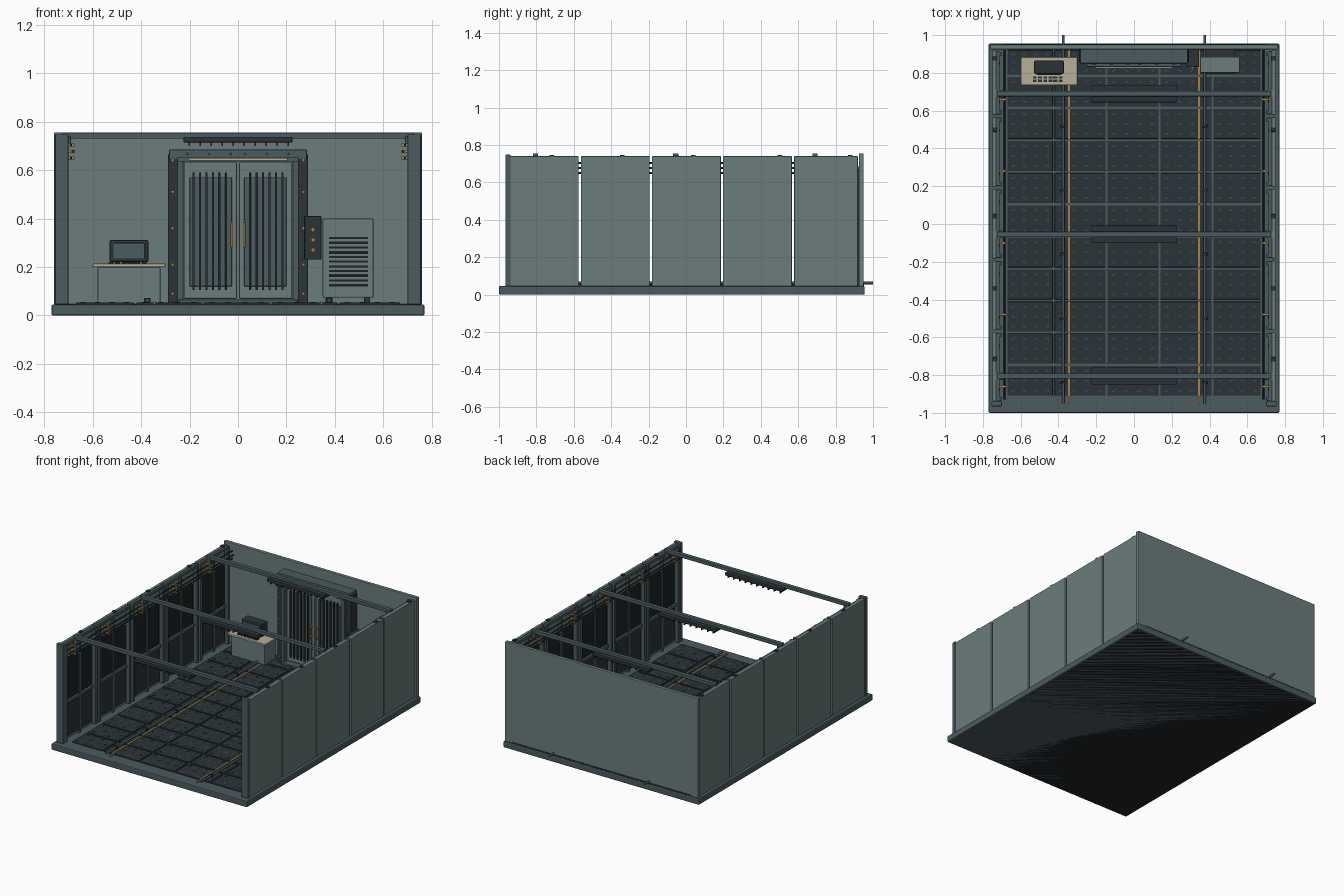
import bpy, bmesh, math
from mathutils import Matrix, Vector

if "Cube" in bpy.data.objects:
    bpy.data.objects.remove(bpy.data.objects["Cube"])


def material(name, r, g, b):
    m = bpy.data.materials.new(name)
    m.diffuse_color = (r, g, b, 1)
    m.use_nodes = True
    m.node_tree.nodes["Principled BSDF"].inputs["Base Color"].default_value = m.diffuse_color
    return m


PANEL = material("green_panel", .145, .205, .20)
TRIM = material("slate_trim", .07, .105, .115)
DARK = material("dark_slate", .024, .034, .04)
BLACK = material("near_black", .012, .016, .018)
GOLD = material("brass", .40, .23, .06)
CREAM = material("cream", .48, .43, .32)


def finish(name, bm, mat, bevel=0.0):
    me = bpy.data.meshes.new(name)
    bm.to_mesh(me)
    bm.free()
    me.materials.append(mat)
    ob = bpy.data.objects.new(name, me)
    bpy.context.collection.objects.link(ob)
    if bevel:
        b = ob.modifiers.new("Bevel", 'BEVEL')
        b.width, b.segments = bevel, 2
    return ob


def boxes(name, items, mat, bevel=0.0, mirror=False, turn=0.0):
    """Boxes given as (x0, x1, y0, y1, z0, z1), optionally copied across x."""
    bm = bmesh.new()
    for x0, x1, y0, y1, z0, z1 in items:
        for s in ((1, -1) if mirror else (1,)):
            c = Vector((s * (x0 + x1) / 2, (y0 + y1) / 2, (z0 + z1) / 2))
            m = (Matrix.Translation(c) @ Matrix.Rotation(turn, 4, 'Z')
                 @ Matrix.Diagonal((x1 - x0, y1 - y0, z1 - z0, 1)))
            bmesh.ops.create_cube(bm, size=1, matrix=m)
    return finish(name, bm, mat, bevel)


def rods(name, items, axis, r, length, mat, mirror=False, seg=12):
    """Cylinders along an axis at the given centres."""
    rot = {'X': Matrix.Rotation(math.pi / 2, 4, 'Y'),
           'Y': Matrix.Rotation(math.pi / 2, 4, 'X'), 'Z': Matrix()}[axis]
    bm = bmesh.new()
    for x, y, z in items:
        for s in ((1, -1) if mirror else (1,)):
            bmesh.ops.create_cone(bm, cap_ends=True, segments=seg, radius1=r, radius2=r,
                                  depth=length, matrix=Matrix.Translation((s * x, y, z)) @ rot)
    for f in bm.faces:
        f.smooth = len(f.verts) == 4
    for e in bm.edges:
        e.smooth = all(f.smooth for f in e.link_faces)
    return finish(name, bm, mat)


# floor slab, tiles and raised tread marks
boxes("floor_slab", [(-.77, .77, -1, .955, 0, .045)], TRIM, .006)
boxes("slab_underside", [(-.76, .76, -.99, .945, -.0, .002)], BLACK)
cols = [(-.67, -.43), (-.42, -.15), (-.14, .13), (.14, .41), (.42, .67)]
rows = [-.915 + .17 * i for i in range(11)]
tiles = [(a, b, y + .006, min(y + .164, .92), .04, .053) for a, b in cols for y in rows]
boxes("floor_tiles", tiles, DARK, .003)
marks = {0: [], 1: []}
for a, b, c, d, _, z in tiles:
    for i in range(4):
        for j in range(3):
            x = a + (b - a) * (i + .5) / 4
            y = c + (d - c) * (j + .5) / 3
            marks[(i + j) % 2].append((x - .011, x + .011, y - .002, y + .002, z - .002, z + .002))
boxes("tread_marks_left", marks[0], TRIM, turn=.5)
boxes("tread_marks_right", marks[1], TRIM, turn=-.5)
boxes("floor_guide_strip", [(.34, .349, -.95, .92, .045, .057)], GOLD, mirror=True)
rods("floor_conduit", [(.375, .025, .062)], 'Y', .007, 1.95, TRIM, True)
boxes("conduit_clamp", [(.362, .388, y - .008, y + .008, .05, .072)
                        for y in (-.84, -.5, -.16, .18, .52, .86)], DARK, .002, True)

# back wall
boxes("back_wall", [(-.76, .76, .925, .95, .045, .755)], PANEL, .004)
boxes("back_wall_base_trim", [(-.7, .7, .945, .953, .044, .054)], DARK)

# side walls: five panels each, with inner linings and paired ribs
cuts = [-.95, -.568, -.188, .192, .572, .925]
bays = list(zip(cuts, cuts[1:]))
boxes("side_panel", [(.73, .75, a + .006, b - .006, .045, .74) for a, b in bays],
      PANEL, .003, True)
boxes("upper_lining", [(.718, .731, a + .05, b - .05, .33, .61) for a, b in bays],
      BLACK, .004, True)
boxes("lower_lining", [(.714, .731, a + .05, b - .05, .07, .30) for a, b in bays],
      DARK, .004, True)
boxes("lining_rail", [(.712, .731, a + .04, b - .04, .305, .325) for a, b in bays],
      TRIM, .002, True)
rods("lining_bolt", [(.713, y, z) for a, b in bays for y in (a + .075, b - .075)
                     for z in (.09, .28)], 'X', .007, .008, TRIM, True, 8)
ribs = [c + o for c in cuts[1:-1] for o in (-.02, .02)] + [-.925, .90]
boxes("wall_rib", [(.702, .732, y - .011, y + .011, .045, .735) for y in ribs],
      TRIM, .003, True)
boxes("bay_stud", [(.712, .732, (a + b) / 2 - .009, (a + b) / 2 + .009, .045, .735)
                   for a, b in bays], TRIM, .002, True)
boxes("top_rail", [(.712, .732, a + .01, b - .01, .715, .737) for a, b in bays],
      TRIM, .003, True)
boxes("front_post", [(.70, .755, -.965, -.938, .045, .748)], TRIM, .004, True)
boxes("wall_top_latch", [(.725, .748, y - .012, y + .012, .737, .747)
                         for y in (-.717, -.34, .04, .5, .877)], DARK, .002, True)

# wall pipes with brass clips
rods("wall_pipe", [(.69, -.005, .65), (.682, -.005, .677), (.69, -.005, .704)],
     'Y', .005, 1.85, DARK, True, 10)
boxes("pipe_clip", [(.676, .72, y - .006, y + .006, z - .006, z + .006)
                    for y in (-.86, -.48, -.10, .28, .66) for z in (.65, .677, .704)],
      GOLD, .001, True)

# roof beams with hanging lamps
beams = (-.805, -.055, .69)
boxes("roof_beam", [(-.725, .725, y - .014, y + .014, .73, .755) for y in beams], TRIM, .003)
boxes("beam_bracket", [(.69, .735, y - .02, y + .02, .70, .738) for y in beams],
      TRIM, .003, True)
boxes("lamp_housing", [(-.225, .225, y - .046, y + .046, .714, .737) for y in beams],
      DARK, .004)
boxes("lamp_diffuser", [(-.20, .20, y - .028, y + .028, .707, .716) for y in beams], CREAM)
boxes("lamp_guard", [(-.205 + .0455 * i, -.199 + .0455 * i, y - .04, y + .04, .699, .716)
                     for y in beams for i in range(10)], DARK)

# door frame
boxes("door_header", [(-.285, .285, .85, .928, .645, .685)], TRIM, .004)
boxes("door_jamb", [(.245, .29, .855, .928, .045, .665)], DARK, .004, True)
boxes("jamb_inner_trim", [(.226, .25, .84, .925, .045, .65)], TRIM, .003, True)
boxes("door_lintel", [(-.25, .25, .832, .925, .635, .655)], TRIM, .003)
boxes("door_light_strip", [(-.205, .205, .822, .834, .640, .650)], CREAM)
boxes("door_threshold", [(-.245, .245, .83, .925, .045, .065)], TRIM, .003)
rods("frame_bolt", [(.27, .853, z) for z in (.09, .21, .36, .51, .64)],
     'Y', .007, .012, GOLD, True, 8)
rods("header_bolt", [(x, .85, .667) for x in (.03, .12, .21)], 'Y', .006, .01, DARK, True, 8)

# double door leaves with ribbed insets and handles
boxes("door_leaf", [(.005, .224, .868, .915, .068, .632)], PANEL, .005, True)
boxes("door_inset", [(.025, .20, .860, .87, .12, .57)], TRIM, .003, True)
boxes("door_fin", [(.045 + .027 * i, .053 + .027 * i, .848, .862, .105, .59)
                   for i in range(6)], DARK, .002, True)
boxes("door_handle", [(.021, .030, .833, .843, .28, .385)], GOLD, .002, True)
boxes("handle_stub", [(.021, .030, .84, .87, z, z + .012) for z in (.295, .36)],
      GOLD, 0, True)

# control box beside the door
boxes("control_box", [(.275, .345, .83, .928, .23, .41)], DARK, .004)
rods("control_button", [(.31, .827, z) for z in (.27, .312, .354)], 'Y', .009, .012, GOLD)

# filter unit
boxes("filter_unit", [(.35, .56, .80, .885, .073, .40)], PANEL, .005)
boxes("filter_mount", [(.375, .535, .88, .928, .1, .38)], DARK)
boxes("filter_slat", [(.375, .537, .794, .803, .12 + .0195 * i, .129 + .0195 * i)
                      for i in range(11)], BLACK, .001)
boxes("filter_foot", [(.365, .39, .81, .88, .045, .075), (.52, .545, .81, .88, .045, .075)], DARK)

# console desk with monitor and keys
boxes("desk_body", [(-.58, -.32, .755, .88, .045, .20)], PANEL, .004)
boxes("desk_top", [(-.60, -.30, .735, .883, .20, .214)], CREAM, .003)
boxes("monitor", [(-.53, -.37, .795, .865, .22, .312)], DARK, .008)
boxes("monitor_stand", [(-.48, -.42, .81, .85, .212, .225)], DARK)
boxes("monitor_screen", [(-.515, -.385, .790, .797, .235, .298)], TRIM, .002)
boxes("key", [(-.535 + .0275 * i, -.515 + .0275 * i, y, y + .012, .212, .220)
              for i in range(6) for y in (.752, .770)], DARK, .001)
rods("desk_cable_plug", [(-.38, .745, .06)], 'Y', .008, .03, DARK)
